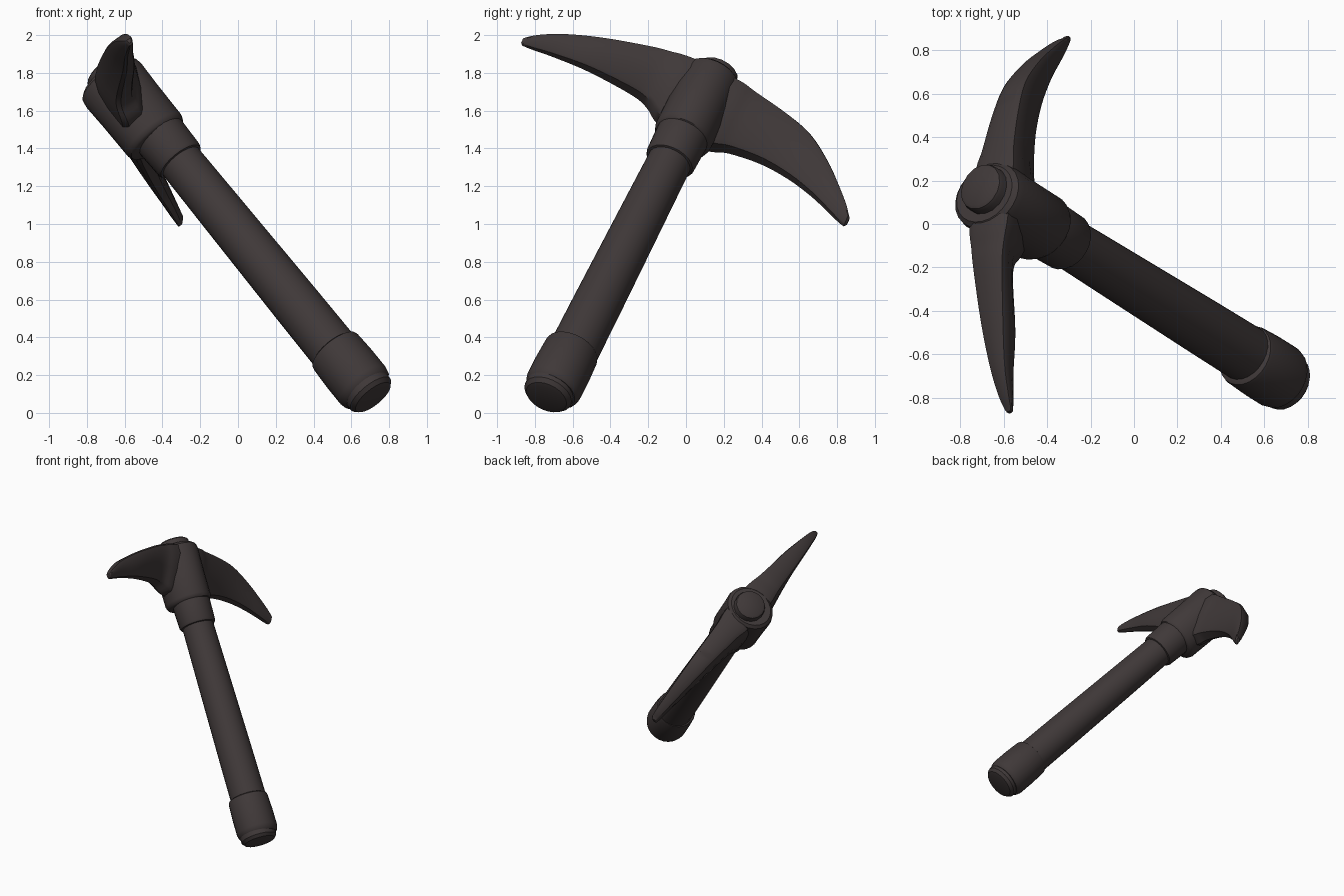
import bpy, bmesh, math
from mathutils import Vector

if "Cube" in bpy.data.objects:
    bpy.data.objects.remove(bpy.data.objects["Cube"])

# Tool frame: U runs up the handle, W across the blades, N is blade thickness
ORIGIN = Vector((0.68, -0.70, 0.12))
U = Vector((-0.587, 0.366, 0.722)).normalized()
W = Vector((0.076, 0.908, -0.405))
W = (W - U * W.dot(U)).normalized()
N = U.cross(W)

mat = bpy.data.materials.new("dark brown iron")
mat.diffuse_color = (0.050, 0.040, 0.040, 1)
mat.use_nodes = True
mat.node_tree.nodes["Principled BSDF"].inputs["Base Color"].default_value = mat.diffuse_color


def place(u, w, n):
    return ORIGIN + U * u + W * w + N * n


def loft(name, rings, angle=35):
    """Skin a list of equal-length point rings and cap both ends."""
    bm = bmesh.new()
    vr = [[bm.verts.new(p) for p in ring] for ring in rings]
    k = len(vr[0])
    for a, b in zip(vr, vr[1:]):
        for i in range(k):
            j = (i + 1) % k
            bm.faces.new((a[i], a[j], b[j], b[i]))
    bm.faces.new(vr[0])
    bm.faces.new(vr[-1])
    bmesh.ops.recalc_face_normals(bm, faces=bm.faces)
    me = bpy.data.meshes.new(name)
    bm.to_mesh(me)
    bm.free()
    me.materials.append(mat)
    ob = bpy.data.objects.new(name, me)
    bpy.context.collection.objects.link(ob)
    bpy.ops.object.select_all(action='DESELECT')
    ob.select_set(True)
    bpy.context.view_layer.objects.active = ob
    bpy.ops.object.shade_smooth_by_angle(angle=math.radians(angle))
    return ob


def turned(name, profile, sides=24, stretch=1.0, shift=0.0, side=0.0):
    """Round part along the handle axis; profile is (u, radius)."""
    rings = []
    for u, r in profile:
        rings.append([place(u, r * math.cos(t) + side, r * stretch * math.sin(t) + shift)
                      for t in (2 * math.pi * i / sides for i in range(sides))])
    return loft(name, rings)


def smooth_stations(st, steps=4):
    """Catmull-Rom curve through the blade stations."""
    out = []
    for i in range(len(st) - 1):
        p0, p1, p2, p3 = st[max(i - 1, 0)], st[i], st[i + 1], st[min(i + 2, len(st) - 1)]
        for s in range(steps):
            t = s / steps
            out.append([0.5 * (2 * b + (c - a) * t + (2 * a - 5 * b + 4 * c - d) * t * t
                               + (3 * b - a - 3 * c + d) * t ** 3)
                        for a, b, c, d in zip(p0, p1, p2, p3)])
    return out + [list(st[-1])]


# Blade section: (thickness fraction, height fraction), broad back, belly swept to one side
SECTION = [(-0.1, 0.0), (0.6, 0.0), (0.82, 0.08), (0.97, 0.45), (1.0, 0.75),
           (0.88, 0.94), (0.6, 1.0), (-0.6, 1.0), (-0.9, 0.94), (-1.0, 0.75),
           (-0.72, 0.4), (-0.28, 0.06)]


def blade(name, stations):
    """Stations are (w, top u, bottom u, half thickness, belly sweep)."""
    rings = [[place(b + (t - b) * v, w, n * h + m * (1 - v)) for n, v in SECTION]
             for w, t, b, h, m in smooth_stations(stations)]
    # small shrunken ring rounds the tip
    c = sum(rings[-1], Vector()) / len(SECTION)
    out = W * math.copysign(0.012, stations[-1][0])
    rings.append([c + (p - c) * 0.55 + out for p in rings[-1]])
    return loft(name, rings)


# Handle with a slight taper
turned("handle", [(0.2, 0.134), (0.6, 0.131), (1.2, 0.124), (1.75, 0.117)])

# Grip sleeve and stepped end cap
turned("grip_sleeve", [(-0.015, 0.135), (0.0, 0.148), (0.03, 0.155), (0.15, 0.155),
                       (0.27, 0.150), (0.285, 0.146), (0.295, 0.128)], side=-0.01)
turned("end_cap", [(-0.068, 0.09), (-0.062, 0.115), (-0.04, 0.134), (0.05, 0.138)], side=-0.018)

# Collar under the head
turned("collar", [(1.67, 0.112), (1.675, 0.13), (1.69, 0.137), (1.84, 0.142), (1.9, 0.142)])

# Head socket, a little wider across the blade thickness
turned("head_socket", [(1.85, 0.135), (1.86, 0.15), (1.885, 0.16), (2.1, 0.162), (2.25, 0.166),
                       (2.285, 0.16), (2.305, 0.14)], stretch=1.13, shift=0.02)

# Handle end showing through the head
turned("top_cap", [(2.25, 0.118), (2.335, 0.116), (2.352, 0.11), (2.362, 0.095)],
       sides=16, shift=0.01, side=0.013)

# Two curved pick blades
blade("long_pick", [(0, 2.3, 1.95, 0.13, 0.05), (-0.16, 2.3, 1.96, 0.12, 0.05),
                    (-0.25, 2.29, 2.02, 0.104, 0.05), (-0.35, 2.275, 2.04, 0.092, 0.035),
                    (-0.6, 2.21, 2.03, 0.07, 0), (-0.8, 2.14, 2.015, 0.047, 0),
                    (-0.92, 2.075, 1.997, 0.032, 0), (-0.978, 2.03, 1.99, 0.02, 0)])
blade("curved_pick", [(0, 2.3, 1.9, 0.13, 0.04), (0.16, 2.29, 1.925, 0.12, 0.04),
                      (0.25, 2.275, 1.95, 0.102, 0.035), (0.43, 2.24, 1.96, 0.085, 0.03),
                      (0.6, 2.185, 1.932, 0.07, 0.025), (0.75, 2.075, 1.88, 0.055, 0.02),
                      (0.86, 1.965, 1.825, 0.042, 0.015), (0.94, 1.875, 1.785, 0.032, 0.015),
                      (0.978, 1.82, 1.77, 0.025, 0.015)])
